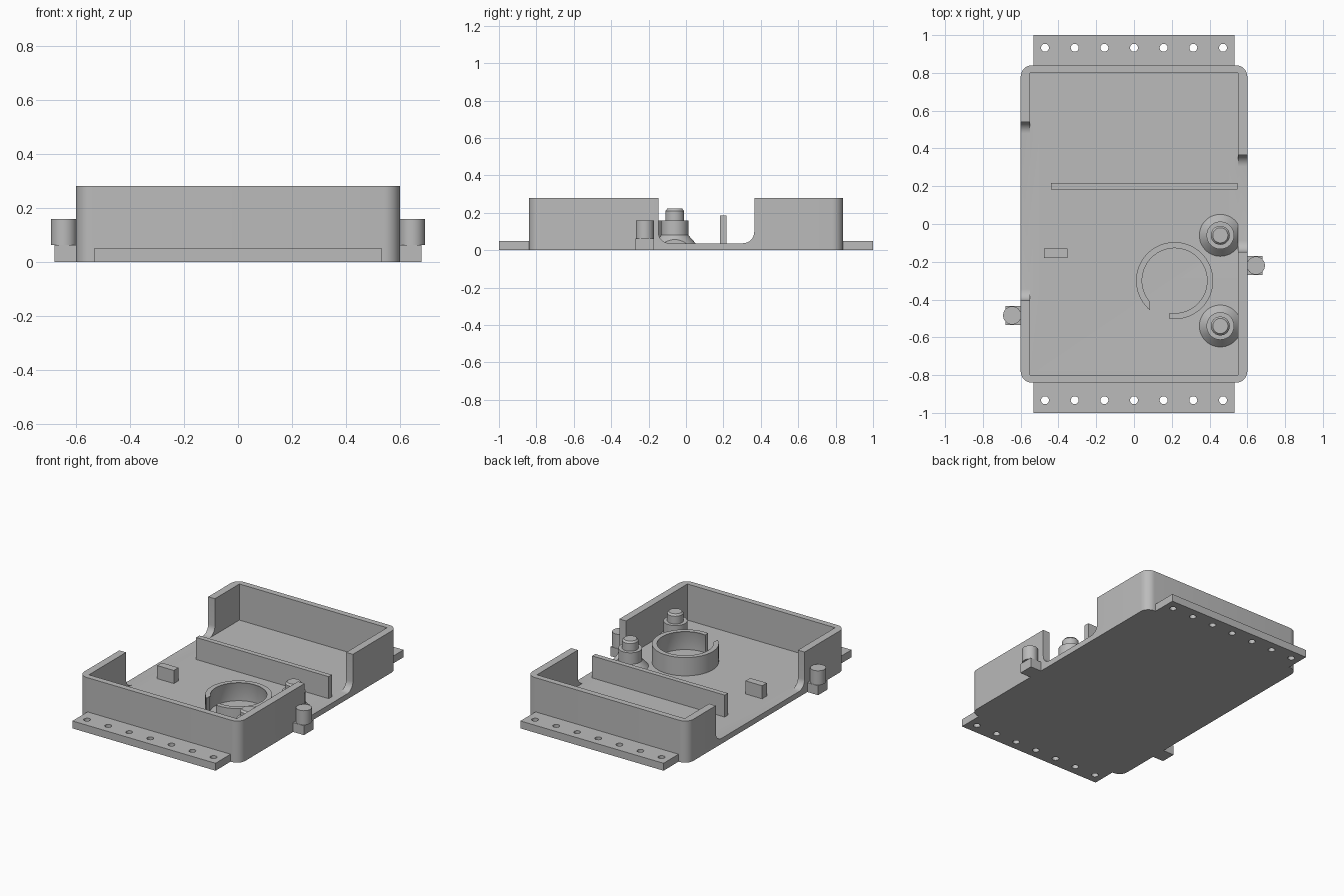
import bpy, bmesh, math
from mathutils import Matrix

cube = bpy.data.objects.get("Cube")
if cube:
    bpy.data.objects.remove(cube)

grey = bpy.data.materials.new("plain_grey")
grey.use_nodes = True
colour = (0.5, 0.5, 0.5, 1)
grey.diffuse_color = colour
grey.node_tree.nodes["Principled BSDF"].inputs["Base Color"].default_value = colour

FLOOR = 0.037
INNER_X = 0.55


def finish(name, bm):
    bmesh.ops.recalc_face_normals(bm, faces=bm.faces)
    mesh = bpy.data.meshes.new(name)
    bm.to_mesh(mesh)
    bm.free()
    ob = bpy.data.objects.new(name, mesh)
    bpy.context.collection.objects.link(ob)
    mesh.materials.append(grey)
    return ob


def box(name, x, y, z, round_axis=None, radius=0.06):
    """Box from ranges; edges parallel to round_axis may be rounded."""
    bm = bmesh.new()
    size = [r[1] - r[0] for r in (x, y, z)]
    mid = [(r[0] + r[1]) / 2 for r in (x, y, z)]
    bmesh.ops.create_cube(bm, size=1, matrix=Matrix.Translation(mid) @ Matrix.Diagonal((*size, 1)))
    if round_axis is not None:
        edges = [e for e in bm.edges
                 if abs((e.verts[0].co - e.verts[1].co)[round_axis]) > 1e-4]
        bmesh.ops.bevel(bm, geom=edges, offset=radius, segments=8, profile=0.5, affect='EDGES')
    return finish(name, bm)


def lathe(name, x, y, profile, closed=False, steps=48):
    """Revolve (radius, height) points about a vertical axis."""
    bm = bmesh.new()
    verts = [bm.verts.new((r, 0, z)) for r, z in profile]
    edges = [bm.edges.new(pair) for pair in zip(verts, verts[1:])]
    if closed:
        edges.append(bm.edges.new((verts[-1], verts[0])))
    bmesh.ops.spin(bm, geom=verts + edges, axis=(0, 0, 1), cent=(0, 0, 0),
                   angle=math.tau, steps=steps)
    bmesh.ops.remove_doubles(bm, verts=bm.verts, dist=1e-5)
    bmesh.ops.translate(bm, verts=bm.verts, vec=(x, y, 0))
    return finish(name, bm)


def cylinder(name, x, y, radius, low, high):
    return lathe(name, x, y, [(0, low), (radius, low), (radius, high), (0, high)], steps=32)


def cut(target, cutter):
    mod = target.modifiers.new("cut", 'BOOLEAN')
    mod.operation, mod.solver, mod.object = 'DIFFERENCE', 'EXACT', cutter
    select(target)
    bpy.ops.object.modifier_apply(modifier=mod.name)
    bpy.data.objects.remove(cutter)


def select(ob):
    bpy.ops.object.select_all(action='DESELECT')
    ob.select_set(True)
    bpy.context.view_layer.objects.active = ob


parts = []

# Open tray with rounded outer corners and a notch in each long wall
tray = box("tray", (-0.6, 0.6), (-0.84, 0.84), (0, 0.28), 2)
cut(tray, box("cavity", (-INNER_X, INNER_X), (-0.8, 0.8), (FLOOR, 0.5)))
cut(tray, box("notch", (0.5, 0.7), (-0.148, 0.365), (FLOOR, 0.5), 0))
cut(tray, box("notch", (-0.7, -0.5), (-0.405, 0.54), (FLOOR, 0.5), 0))
parts.append(tray)

# Drilled mounting flanges at both ends
for side, name in ((-1, "front_flange"), (1, "back_flange")):
    flange = box(name, (-0.533, 0.533), sorted((side * 0.835, side)), (0, 0.05))
    for i in range(-3, 4):
        cut(flange, cylinder("hole", i * 0.157, side * 0.933, 0.021, -0.1, 0.1))
    parts.append(flange)

# Divider wall and small block on the floor
parts.append(box("divider", (-0.44, INNER_X - 0.003), (0.183, 0.217), (0.03, 0.185)))
parts.append(box("floor_block", (-0.476, -0.352), (-0.18, -0.13), (0.03, 0.125)))

# Ring wall with a slot
ring = lathe("ring", 0.215, -0.3,
             [(0.204, 0.03), (0.204, 0.16), (0.172, 0.16), (0.176, 0.15), (0.176, 0.03)],
             closed=True, steps=64)
cut(ring, box("slot", (0.085, 0.187), (-0.6, -0.35), (0, 0.3)))
parts.append(ring)

# Stepped posts with flared feet, trimmed at the wall plane
for name, y in (("front_post", -0.54), ("middle_post", -0.06)):
    post = lathe(name, 0.457, y, [(0, 0.03), (0.111, 0.03), (0.111, FLOOR), (0.073, 0.08),
                                  (0.073, 0.158), (0.05, 0.158), (0.05, 0.21),
                                  (0.04, 0.222), (0, 0.222)])
    cut(post, box("trim", (INNER_X, 0.8), (-1, 1), (-0.1, 0.5)))
    parts.append(post)

# Side lugs: a square foot carrying a round peg
for side, y, name in ((1, -0.22, "left"), (-1, -0.484, "right")):
    parts.append(box(name + "_lug_foot", sorted((side * 0.59, side * 0.68)),
                     (y - 0.05, y + 0.05), (0, 0.063)))
    parts.append(cylinder(name + "_lug_peg", side * 0.645, y, 0.048, 0.063, 0.158))

for part in parts:
    select(part)
    bpy.ops.object.shade_smooth_by_angle(angle=math.radians(25))
